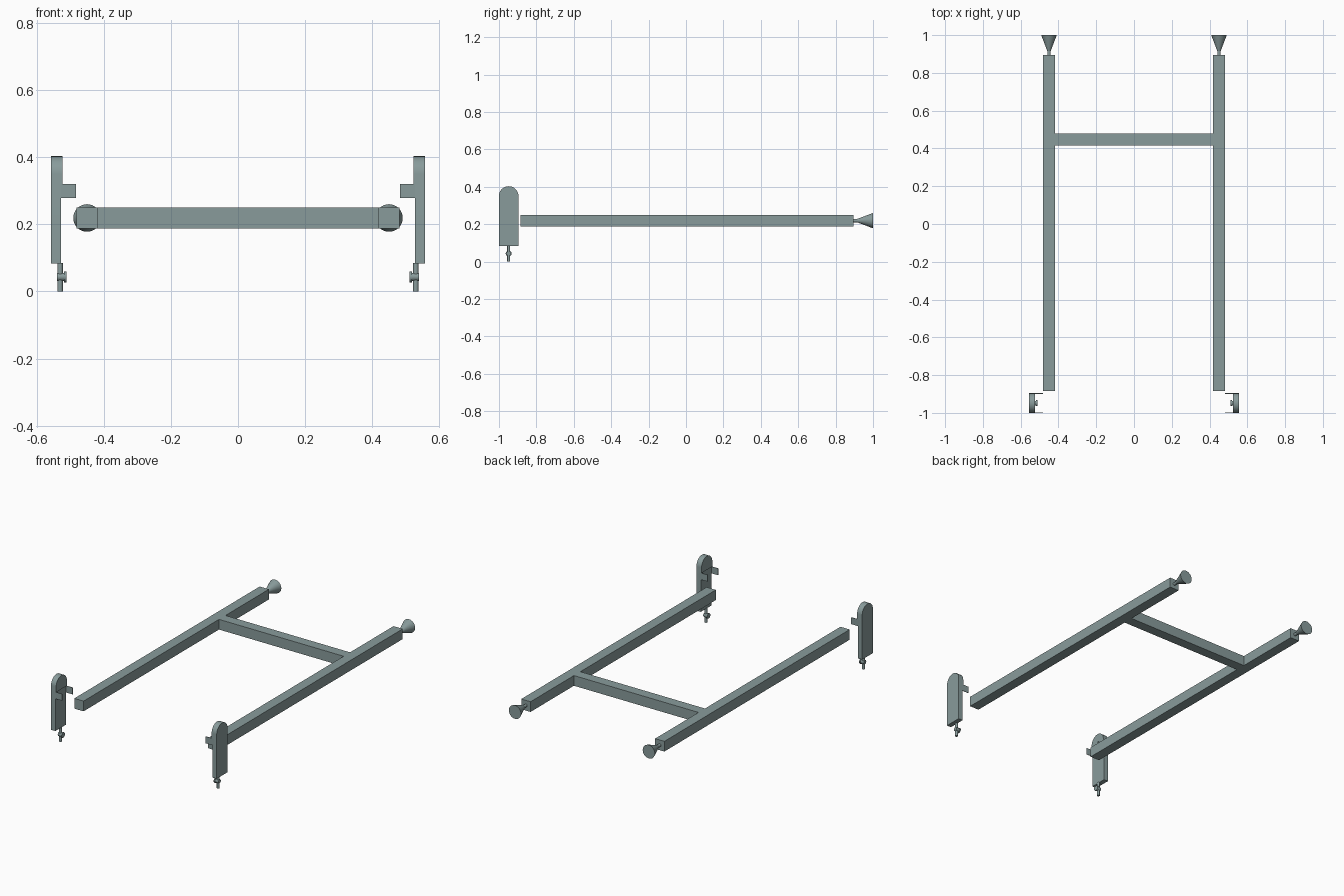
import bpy, bmesh
from math import pi, cos, sin
from mathutils import Matrix, Vector

cube = bpy.data.objects.get("Cube")
if cube:
    bpy.data.objects.remove(cube)

steel = bpy.data.materials.new("grey green steel")
steel.use_nodes = True
COLOUR = (0.25, 0.33, 0.33, 1)
steel.diffuse_color = COLOUR
steel.node_tree.nodes["Principled BSDF"].inputs["Base Color"].default_value = COLOUR


def finish(name, bm, smooth=False):
    bmesh.ops.recalc_face_normals(bm, faces=bm.faces)
    mesh = bpy.data.meshes.new(name)
    bm.to_mesh(mesh)
    bm.free()
    mesh.materials.append(steel)
    obj = bpy.data.objects.new(name, mesh)
    bpy.context.collection.objects.link(obj)
    if smooth:
        bpy.ops.object.select_all(action='DESELECT')
        obj.select_set(True)
        bpy.context.view_layer.objects.active = obj
        bpy.ops.object.shade_smooth_by_angle(angle=0.6)
    return obj


def box(name, x, y, z):
    bm = bmesh.new()
    size = (x[1] - x[0], y[1] - y[0], z[1] - z[0])
    centre = Vector((sum(x) / 2, sum(y) / 2, sum(z) / 2))
    bmesh.ops.create_cube(bm, size=1, matrix=Matrix.Translation(centre) @ Matrix.Diagonal((*size, 1)))
    return finish(name, bm)


def rod(name, start, end, r1, r2, sides=24):
    start, end = Vector(start), Vector(end)
    axis = end - start
    turn = axis.to_track_quat('Z', 'Y').to_matrix().to_4x4()
    bm = bmesh.new()
    bmesh.ops.create_cone(bm, cap_ends=True, segments=sides, radius1=r1, radius2=r2,
                          depth=axis.length, matrix=Matrix.Translation((start + end) / 2) @ turn)
    return finish(name, bm, True)


def end_plate(name, x_out, x_in, yc, bottom, top, radius):
    # Upright plate with a semicircular top
    arc = [(yc + radius * cos(pi * i / 20), top - radius + radius * sin(pi * i / 20)) for i in range(21)]
    outline = [(yc - radius, bottom), (yc + radius, bottom)] + arc
    bm = bmesh.new()
    face = bm.faces.new([bm.verts.new((x_out, y, z)) for y, z in outline])
    new = bmesh.ops.extrude_face_region(bm, geom=[face])
    verts = [v for v in new["geom"] if isinstance(v, bmesh.types.BMVert)]
    bmesh.ops.translate(bm, verts=verts, vec=(x_in - x_out, 0, 0))
    return finish(name, bm, True)


YC = -0.948      # centre of the end brackets
ZB = 0.219       # centre of the frame bars

box("cross_bar", (-0.42, 0.42), (0.416, 0.478), (0.188, 0.25))

for side, s in (("left", 1), ("right", -1)):
    def span(a, b):
        return tuple(sorted((s * a, s * b)))

    # Long rail and its flared foot
    box(side + "_rail", span(0.419, 0.481), (-0.885, 0.895), (0.188, 0.25))
    x = s * 0.45
    rod(side + "_foot_stem", (x, 0.89, ZB), (x, 0.925, ZB), 0.009, 0.009)
    rod(side + "_foot_cone", (x, 0.915, ZB), (x, 1.0, ZB), 0.009, 0.041, 32)

    # Rounded end plate, thicker above the tabs
    end_plate(side + "_end_plate", s * 0.557, s * 0.528, YC, 0.083, 0.403, 0.052)
    end_plate(side + "_end_plate_head", s * 0.53, s * 0.523, YC, 0.32, 0.403, 0.052)

    # Thin tabs on both edges of the plate
    for edge, y in (("front", -0.9985), ("back", -0.8975)):
        box(f"{side}_{edge}_tab", span(0.483, 0.54), (y - 0.0015, y + 0.0015), (0.279, 0.32))

    # Adjuster pin with a cross hub
    px = s * 0.53
    rod(side + "_pin", (px, YC, 0), (px, YC, 0.085), 0.008, 0.008, 16)
    rod(side + "_pin_hub", (s * 0.54, YC, 0.043), (s * 0.516, YC, 0.043), 0.012, 0.012)
    rod(side + "_pin_knob", (s * 0.518, YC, 0.043), (s * 0.511, YC, 0.043), 0.016, 0.016)
